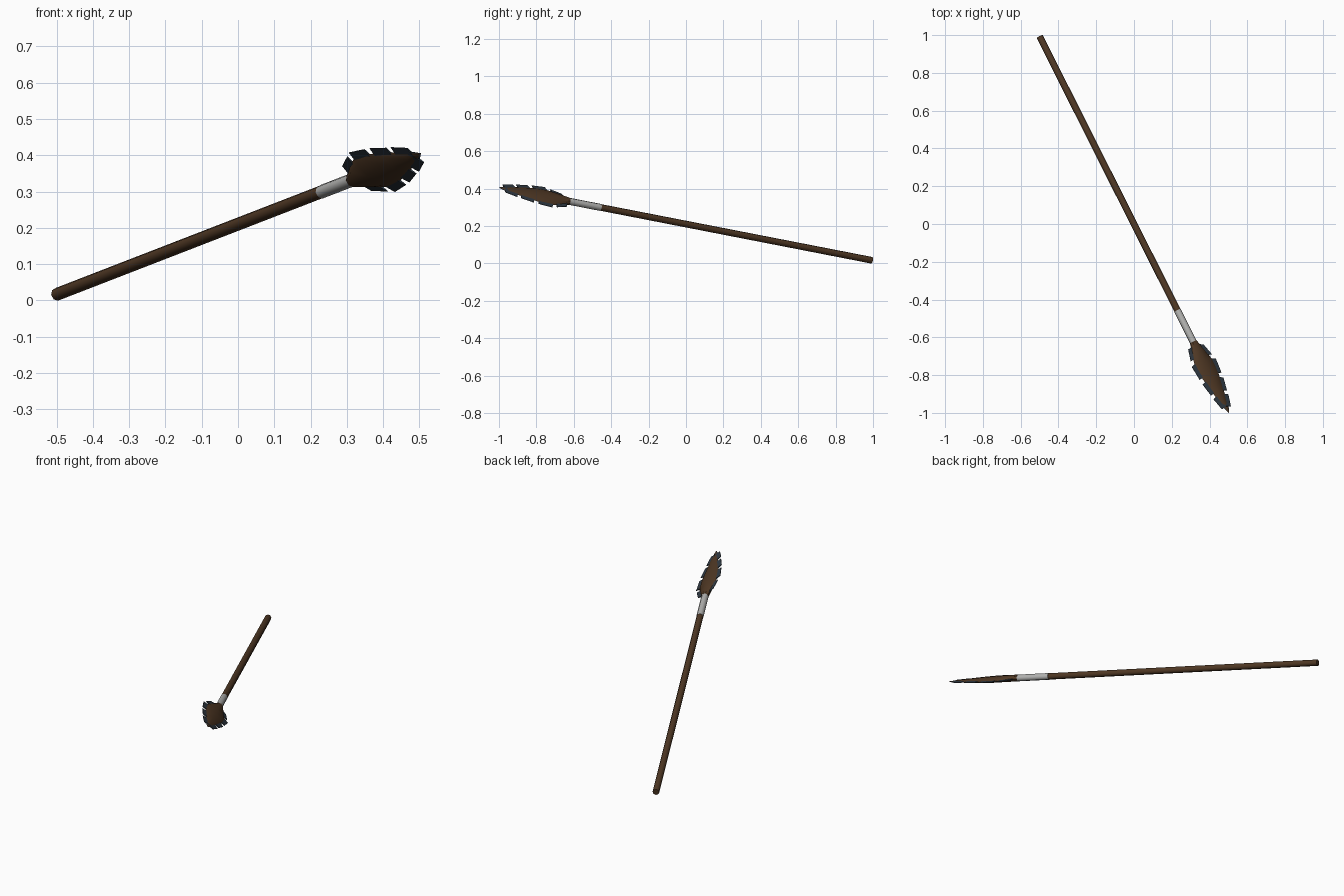
import bpy, bmesh, math
from mathutils import Matrix, Vector

if "Cube" in bpy.data.objects:
    bpy.data.objects.remove(bpy.data.objects["Cube"])

# Spear frame: local z runs butt to tip, local x is the blade width
BUTT = Vector((-0.499, 0.992, 0.0168))
TIP = Vector((0.503, -1.0, 0.405))
axis = (TIP - BUTT).normalized()
wide = Vector((0.74, 0.25, -0.63))
wide = (wide - axis * wide.dot(axis)).normalized()
flat = axis.cross(wide)
FRAME = Matrix((wide, flat, axis)).transposed().to_4x4()
FRAME.translation = BUTT


def material(name, rgb):
    m = bpy.data.materials.new(name)
    m.diffuse_color = (*rgb, 1)
    m.use_nodes = True
    m.node_tree.nodes["Principled BSDF"].inputs["Base Color"].default_value = m.diffuse_color
    return m


WOOD = material("dark wood", (0.080, 0.040, 0.018))
CORD = material("grey cord", (0.45, 0.45, 0.44))
STONE = material("black volcanic stone", (0.030, 0.043, 0.058))


def finish(name, bm, mat, smooth=None):
    bmesh.ops.recalc_face_normals(bm, faces=bm.faces)
    bm.transform(FRAME)
    me = bpy.data.meshes.new(name)
    bm.to_mesh(me)
    bm.free()
    me.materials.append(mat)
    ob = bpy.data.objects.new(name, me)
    bpy.context.collection.objects.link(ob)
    if smooth:
        bpy.context.view_layer.objects.active = ob
        ob.select_set(True)
        bpy.ops.object.shade_smooth_by_angle(angle=math.radians(smooth))
        ob.select_set(False)
    return ob


def loft(name, stations, sides, mat, smooth=None):
    """Elliptical sections: (distance along spear, half width, half thickness)."""
    bm = bmesh.new()
    rings = []
    for t, a, b in stations:
        rings.append([bm.verts.new((a * math.cos(i * math.tau / sides),
                                    b * math.sin(i * math.tau / sides), t))
                      for i in range(sides)])
    for r0, r1 in zip(rings, rings[1:]):
        for i in range(sides):
            j = (i + 1) % sides
            bm.faces.new((r0[i], r0[j], r1[j], r1[i]))
    bm.faces.new(rings[0][::-1])
    bm.faces.new(rings[-1])
    return finish(name, bm, mat, smooth)


# Shaft and the cord binding below the head
loft("shaft", [(0, .018, .018), (1.66, .018, .018)], 8, WOOD, 50)
loft("binding", [(1.648, .019, .019), (1.85, .019, .019)], 8, CORD, 50)

# Leaf-shaped wooden head
HEAD = [(1.838, .020, .0195), (1.90, .046, .018), (1.96, .064, .016),
        (2.02, .062, .014), (2.10, .047, .011), (2.19, .025, .006),
        (2.262, .002, .001)]
loft("head", HEAD, 8, WOOD, 35)


def half_width(t):
    for (t0, a0, _), (t1, a1, _) in zip(HEAD, HEAD[1:]):
        if t <= t1:
            return a0 + (a1 - a0) * (t - t0) / (t1 - t0)
    return 0.0


# Stone teeth set along both edges, thin on the outside
bm = bmesh.new()
for side in (-1, 1):
    for t0, t1 in ((1.855, 1.925), (1.95, 2.035), (2.06, 2.135), (2.155, 2.225)):
        corners = ((t0, -.014, .004), (t1, -.014, .004),
                   (t1 + .008, .020, .0012), (t0 + .012, .022, .0012))
        top, low = [], []
        for t, out, thick in corners:
            x = side * (half_width(t) + out)
            top.append(bm.verts.new((x, thick, t)))
            low.append(bm.verts.new((x, -thick, t)))
        bm.faces.new(top)
        bm.faces.new(low[::-1])
        for i in range(4):
            j = (i + 1) % 4
            bm.faces.new((top[i], low[i], low[j], top[j]))
finish("stone_teeth", bm, STONE)

# Small stone point at the tip
loft("stone_point", [(2.225, .020, .003), (2.264, .001, .001)], 4, STONE)
